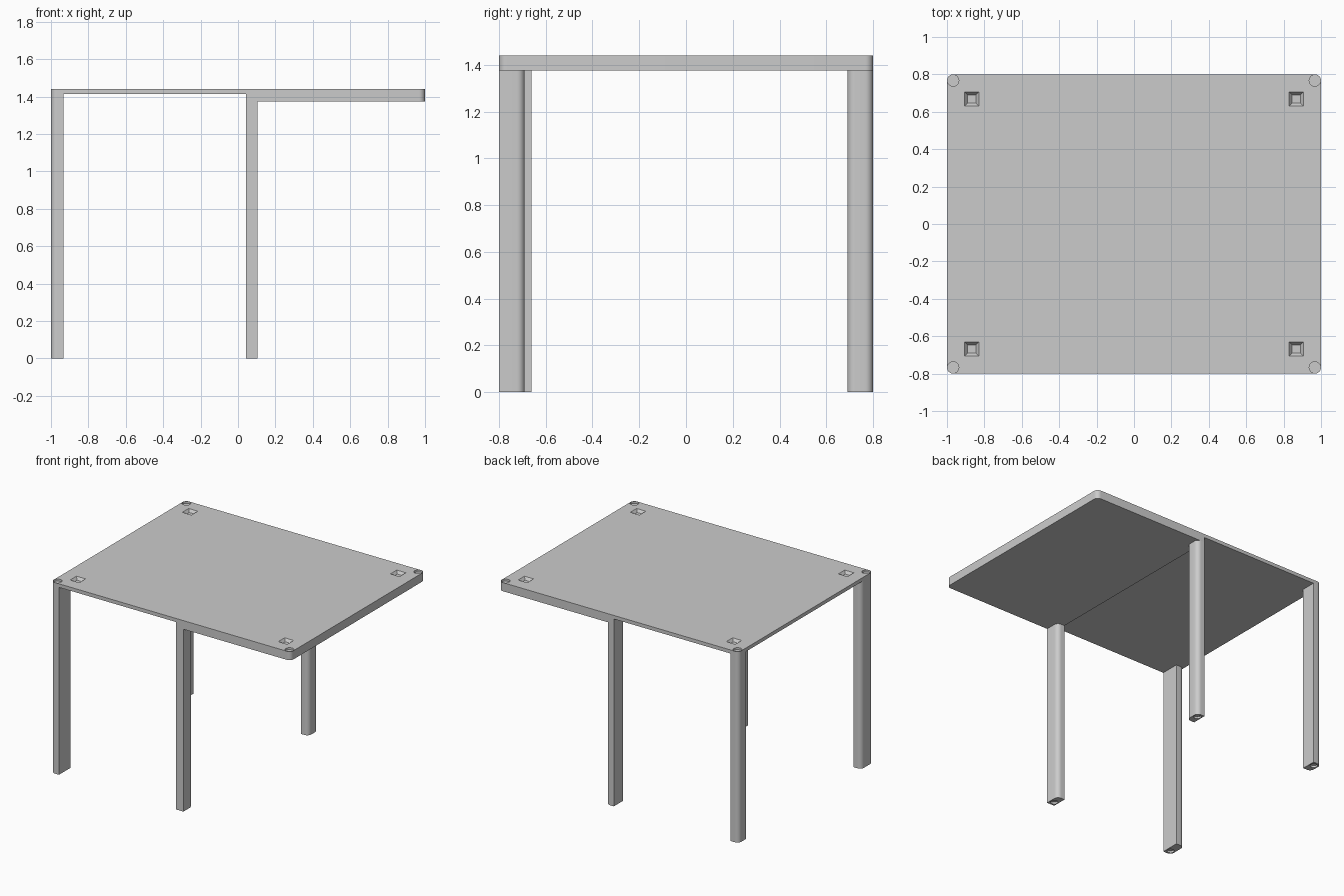
import bpy, bmesh, math
from mathutils import Matrix

if "Cube" in bpy.data.objects:
    bpy.data.objects.remove(bpy.data.objects["Cube"])

grey = bpy.data.materials.new("light_grey")
grey.diffuse_color = (0.6, 0.6, 0.6, 1)
grey.use_nodes = True
grey.node_tree.nodes["Principled BSDF"].inputs["Base Color"].default_value = grey.diffuse_color

R = 0.033            # corner radius
TOP, THIN, THICK = 1.44, 1.413, 1.375
STEP_X = 0.042       # where the top becomes thicker


def new_object(name, bm):
    bmesh.ops.recalc_face_normals(bm, faces=bm.faces)
    mesh = bpy.data.meshes.new(name)
    bm.to_mesh(mesh)
    bm.free()
    mesh.materials.append(grey)
    obj = bpy.data.objects.new(name, mesh)
    bpy.context.collection.objects.link(obj)
    return obj


def prism(bm, points, vector):
    face = bm.faces.new([bm.verts.new(p) for p in points])
    ext = bmesh.ops.extrude_face_region(bm, geom=[face])["geom"]
    verts = [v for v in ext if isinstance(v, bmesh.types.BMVert)]
    bmesh.ops.translate(bm, verts=verts, vec=vector)


def round_uprights(bm, corners):
    """Round the vertical edges standing at the given (x, y) corners."""
    edges = []
    for e in bm.edges:
        a, b = (v.co for v in e.verts)
        upright = abs(a.x - b.x) + abs(a.y - b.y) < 1e-5
        if upright and any(math.hypot(a.x - x, a.y - y) < 1e-4 for x, y in corners):
            edges.append(e)
    bmesh.ops.bevel(bm, geom=edges, offset=R, segments=8, profile=0.5,
                    affect='EDGES')


def add_cone(bm, x, y, z, r1, r2, depth, sides, turn=0.0):
    m = Matrix.Translation((x, y, z)) @ Matrix.Rotation(turn, 4, 'Z')
    bmesh.ops.create_cone(bm, cap_ends=True, segments=sides, radius1=r1,
                          radius2=r2, depth=depth, matrix=m)


def cut(obj, bm):
    cutter = new_object("cutter", bm)
    cutter.hide_render = True
    mod = obj.modifiers.new("recesses", 'BOOLEAN')
    mod.operation = 'DIFFERENCE'
    mod.solver = 'EXACT'
    mod.object = cutter
    bpy.context.view_layer.objects.active = obj
    bpy.ops.object.modifier_apply(modifier=mod.name)
    bpy.data.objects.remove(cutter)


def smooth(obj):
    bpy.ops.object.select_all(action='DESELECT')
    obj.select_set(True)
    bpy.context.view_layer.objects.active = obj
    bpy.ops.object.shade_smooth_by_angle(angle=math.radians(30))


# Table top: stepped profile swept front to back, corners rounded
bm = bmesh.new()
profile = [(-1, THIN), (STEP_X, THIN), (STEP_X, THICK), (1, THICK), (1, TOP), (-1, TOP)]
prism(bm, [(x, -0.8, z) for x, z in profile], (0, 1.6, 0))
round_uprights(bm, [(x, y) for x in (-1, 1) for y in (-0.8, 0.8)])
table_top = new_object("table_top", bm)

# Round corner recesses and tapered square pockets
bm = bmesh.new()
root2 = math.sqrt(2)
for sx in (-1, 1):
    for sy in (-1, 1):
        add_cone(bm, sx * 0.967, sy * 0.767, TOP, 0.0305, 0.0305, 0.03, 24)
        # walls slope from half-width 0.038 at the surface to 0.022 at the floor
        add_cone(bm, sx * 0.868, sy * 0.668, TOP, 0.022 * root2,
                 0.054 * root2, 0.04, 4, math.pi / 4)
cut(table_top, bm)
smooth(table_top)

# Legs: x range, y range, top height, rounded corners
legs = [
    ("front_left_leg", -1, -0.933, -0.8, -0.66, THIN, [(-1, -0.8), (-1, -0.66)]),
    ("back_left_leg", -1, -0.933, 0.69, 0.8, THIN, [(-1, 0.69), (-1, 0.8)]),
    ("front_middle_leg", STEP_X, 0.105, -0.8, -0.69, THICK, [(0.105, -0.69)]),
    ("back_middle_leg", STEP_X, 0.105, 0.69, 0.8, THICK, [(0.105, 0.69), (0.105, 0.8)]),
]
for name, x0, x1, y0, y1, top, corners in legs:
    bm = bmesh.new()
    prism(bm, [(x0, y0, 0), (x1, y0, 0), (x1, y1, 0), (x0, y1, 0)], (0, 0, top))
    round_uprights(bm, corners)
    leg = new_object(name, bm)
    # Round socket in the foot, near the outer end
    bm = bmesh.new()
    y = y0 + 0.038 if y0 < 0 else y1 - 0.038
    add_cone(bm, (x0 + x1) / 2, y, 0, 0.025, 0.025, 0.03, 24)
    cut(leg, bm)
    smooth(leg)
